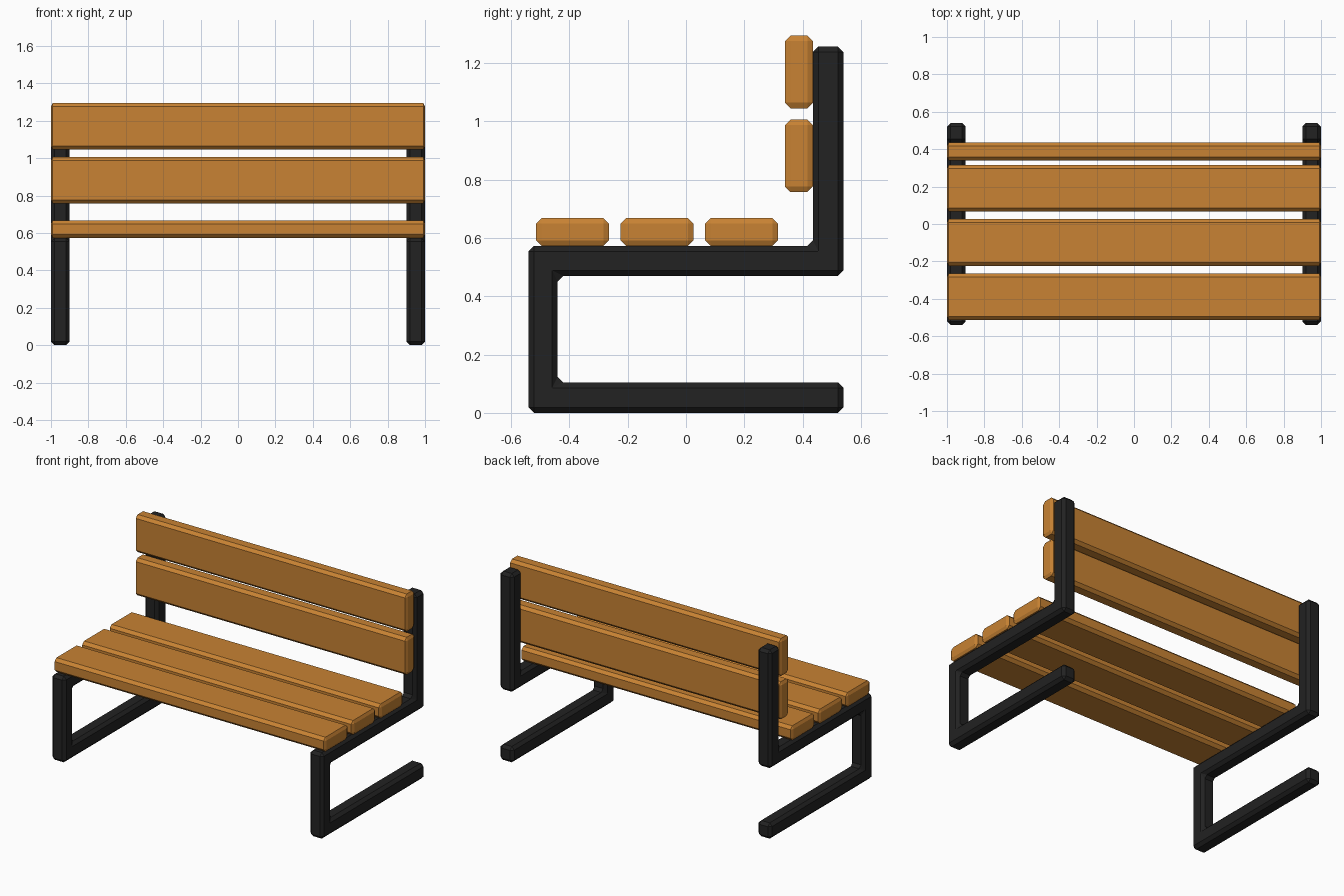
import bpy
import bmesh

cube = bpy.data.objects.get("Cube")
if cube:
    bpy.data.objects.remove(cube, do_unlink=True)


def material(name, color):
    m = bpy.data.materials.new(name)
    m.use_nodes = True
    m.diffuse_color = color
    m.node_tree.nodes["Principled BSDF"].inputs["Base Color"].default_value = color
    return m


wood = material("warm_wood", (0.578, 0.225, 0.033, 1))
metal = material("black_metal", (0.016, 0.016, 0.016, 1))


def extruded(name, profile, x0, x1, mat, chamfer=0.019):
    """Extrude a (y, z) profile along x and chamfer its edges."""
    bm = bmesh.new()
    face = bm.faces.new([bm.verts.new((x0, y, z)) for y, z in profile])
    new = bmesh.ops.extrude_face_region(bm, geom=[face])["geom"]
    for v in new:
        if isinstance(v, bmesh.types.BMVert):
            v.co.x = x1
    bmesh.ops.recalc_face_normals(bm, faces=bm.faces)
    mesh = bpy.data.meshes.new(name)
    bm.to_mesh(mesh)
    bm.free()
    mesh.materials.append(mat)
    obj = bpy.data.objects.new(name, mesh)
    bpy.context.collection.objects.link(obj)
    bevel = obj.modifiers.new("chamfer", "BEVEL")
    bevel.width = chamfer
    bevel.segments = 1
    bevel.limit_method = "ANGLE"
    return obj


# Side frames: foot rail, front leg, seat rail and back post in one bent bar
frame = [(0.54, 0), (0.54, 0.105), (-0.44, 0.105), (-0.44, 0.47),
         (0.54, 0.47), (0.54, 1.257), (0.435, 1.257), (0.435, 0.573),
         (-0.54, 0.573), (-0.54, 0)]
extruded("left_frame", frame, 0.9, 1.0, metal)
extruded("right_frame", frame, -1.0, -0.9, metal)


# Planks: stretched chamfers, shorter along the length
def plank(name, y, z, depth, height):
    rect = [(y, z), (y + depth, z), (y + depth, z + height), (y, z + height)]
    obj = extruded(name, rect, -2, 2, wood)
    obj.scale.x = 0.5


for i in range(3):
    plank(f"seat_plank_{i + 1}", -0.514 + 0.29 * i, 0.573, 0.25, 0.095)
for i in range(2):
    plank(f"back_plank_{i + 1}", 0.34, 0.757 + 0.288 * i, 0.095, 0.25)
